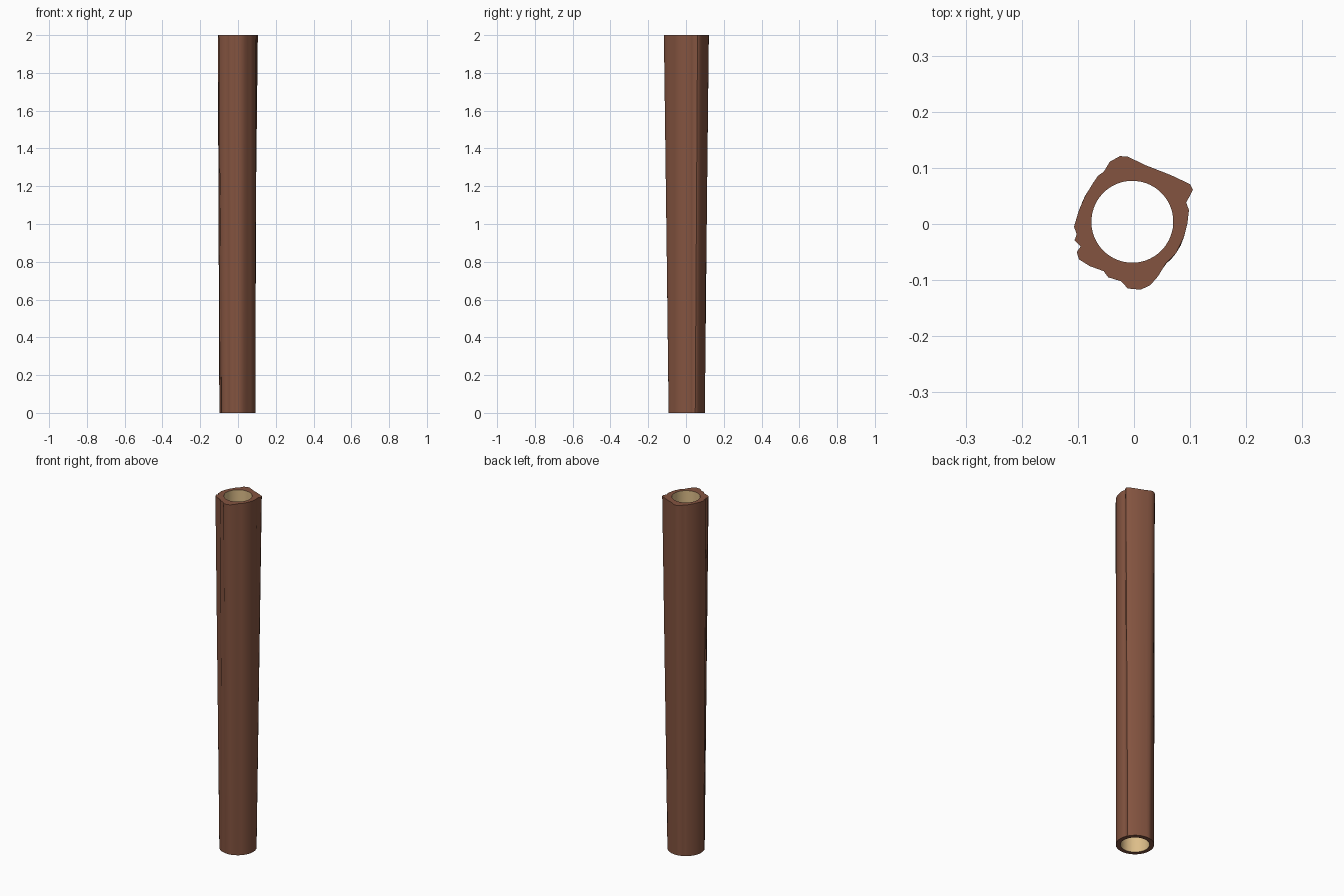
import bpy, bmesh, math

if "Cube" in bpy.data.objects:
    bpy.data.objects.remove(bpy.data.objects["Cube"])

HEIGHT = 2.0
CX, CY = -0.003, 0.004          # axis of the bore
BORE_R, FOOT_R = 0.073, 0.096


def material(name, rgb):
    m = bpy.data.materials.new(name)
    m.diffuse_color = (*rgb, 1)
    m.use_nodes = True
    m.node_tree.nodes["Principled BSDF"].inputs["Base Color"].default_value = m.diffuse_color
    return m


# Weathered outline of the top end; the bottom end is round
TOP = [(-.025, .121), (-.011, .12), (.02, .105), (.043, .096), (.066, .087),
       (.1, .071), (.105, .061), (.093, .038), (.098, .025), (.095, 0),
       (.089, -.023), (.075, -.052), (.057, -.07), (.043, -.093),
       (.029, -.109), (.012, -.117), (-.011, -.115), (-.023, -.102),
       (-.046, -.095), (-.054, -.084), (-.079, -.075), (-.098, -.063),
       (-.102, -.05), (-.095, -.04), (-.106, -.029), (-.102, -.018),
       (-.107, -.005), (-.098, .025), (-.087, .05), (-.073, .073),
       (-.064, .086), (-.054, .093), (-.043, .111)]

# Halve each outline segment so the round parts stay smooth
outline = []
for i, (x, y) in enumerate(TOP):
    nx, ny = TOP[(i + 1) % len(TOP)]
    outline += [(x, y), ((x + nx) / 2, (y + ny) / 2)]
angles = [math.atan2(y - CY, x - CX) for x, y in outline]


def circle(r):
    return [(CX + r * math.cos(a), CY + r * math.sin(a)) for a in angles]


bm = bmesh.new()


def ring(points, z):
    return [bm.verts.new((x, y, z)) for x, y in points]


# Four rings: bark foot, bark top, bore top, bore foot
rings = [ring(circle(FOOT_R), 0), ring(outline, HEIGHT),
         ring(circle(BORE_R), HEIGHT), ring(circle(BORE_R), 0)]
n = len(outline)
for k in range(4):
    a, b = rings[k], rings[(k + 1) % 4]
    for i in range(n):
        j = (i + 1) % n
        f = bm.faces.new((a[i], a[j], b[j], b[i]))
        f.material_index = 1 if k == 2 else 0   # pale wood inside the bore
bmesh.ops.recalc_face_normals(bm, faces=bm.faces)

mesh = bpy.data.meshes.new("hollow_log")
bm.to_mesh(mesh)
bm.free()
mesh.materials.append(material("brown bark", (0.23, 0.088, 0.051)))
mesh.materials.append(material("pale inner wood", (0.72, 0.51, 0.25)))
log = bpy.data.objects.new("hollow_log", mesh)
bpy.context.collection.objects.link(log)

bpy.context.view_layer.objects.active = log
log.select_set(True)
bpy.ops.object.shade_smooth_by_angle(angle=math.radians(30))
